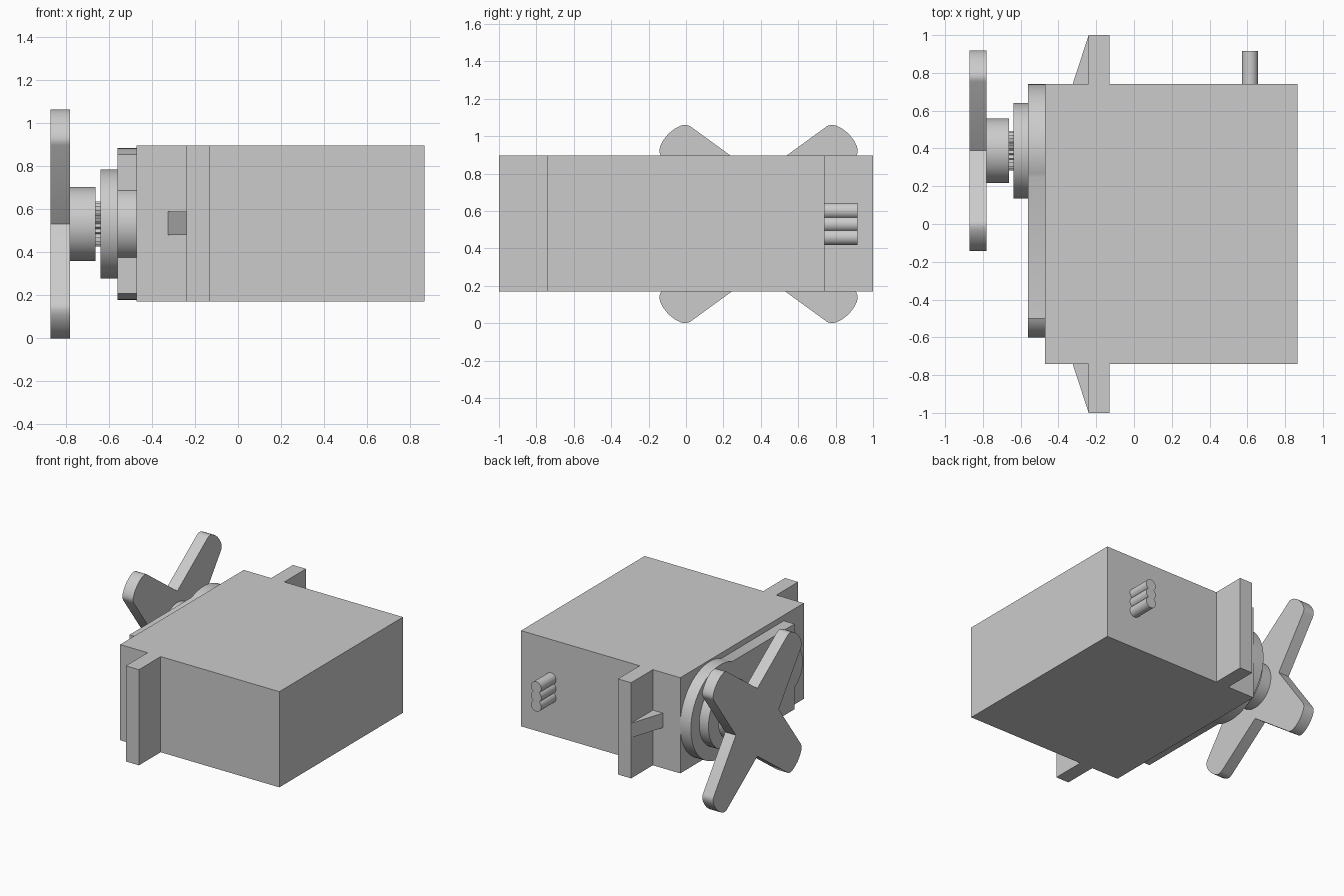
import bpy, bmesh
from math import sin, cos, pi, asin, radians, sqrt

if "Cube" in bpy.data.objects:
    bpy.data.objects.remove(bpy.data.objects["Cube"])

grey = bpy.data.materials.new("plain grey")
grey.diffuse_color = (0.6, 0.6, 0.6, 1)
grey.use_nodes = True
grey.node_tree.nodes["Principled BSDF"].inputs["Base Color"].default_value = grey.diffuse_color

AY, AZ = 0.388, 0.53   # output shaft axis (runs along x)


def prism(name, profile, axis, lo, hi):
    """Extrude a 2D outline along x (y,z), y (x,z) or z (x,y)."""
    place = {"x": lambda a, b, t: (t, a, b),
             "y": lambda a, b, t: (a, t, b),
             "z": lambda a, b, t: (a, b, t)}[axis]
    bm = bmesh.new()
    face = bm.faces.new([bm.verts.new(place(a, b, lo)) for a, b in profile])
    ext = bmesh.ops.extrude_face_region(bm, geom=[face])
    moved = [v for v in ext["geom"] if isinstance(v, bmesh.types.BMVert)]
    bmesh.ops.translate(bm, verts=moved, vec=place(0, 0, hi - lo))
    bmesh.ops.recalc_face_normals(bm, faces=bm.faces[:])
    me = bpy.data.meshes.new(name)
    bm.to_mesh(me)
    bm.free()
    me.materials.append(grey)
    for p in me.polygons:
        p.use_smooth = True
    me.set_sharp_from_angle(angle=radians(25))
    ob = bpy.data.objects.new(name, me)
    bpy.context.collection.objects.link(ob)
    return ob


def arc(cx, cy, r, a0, a1, n):
    return [(cx + r * cos(a0 + (a1 - a0) * i / n),
             cy + r * sin(a0 + (a1 - a0) * i / n)) for i in range(n + 1)]


def circle(cx, cy, r, n=64):
    return arc(cx, cy, r, 0, 2 * pi, n)[:-1]


def rect(a0, a1, b0, b1):
    return [(a0, b0), (a1, b0), (a1, b1), (a0, b1)]


# Main case
prism("case", rect(-0.47, 0.865, -0.74, 0.74), "z", 0.17, 0.895)

# Mounting ears with their triangular ribs, one each end
for s, side in ((-1, "front"), (1, "back")):
    prism(side + "_mounting_ear",
          [(-0.24, 0.74 * s), (-0.13, 0.74 * s), (-0.13, s), (-0.24, s)],
          "z", 0.17, 0.895)
    prism(side + "_ear_rib",
          [(-0.325, 0.74 * s), (-0.24, 0.74 * s), (-0.24, s)],
          "z", 0.478, 0.588)

# Gear cover: big round end, straight middle, small round bump
a = pi - asin(0.323 / 0.353)
b = asin(0.155 / 0.17)
cover = arc(AY, AZ, 0.353, -a, a, 56)
cover += [(-0.5, AZ + 0.323)]
cover += arc(-0.43, AZ, 0.17, pi - b, pi + b, 24)
cover += [(-0.5, AZ - 0.323)]
prism("gear_cover", cover, "x", -0.56, -0.47)

# Shaft collar, toothed shaft and horn hub
prism("shaft_collar", circle(AY, AZ, 0.253), "x", -0.637, -0.56)
teeth = []
for i in range(48):
    r = 0.106 if i % 2 else 0.092
    teeth.append((AY + r * cos(2 * pi * i / 48), AZ + r * sin(2 * pi * i / 48)))
prism("toothed_shaft", teeth, "x", -0.665, -0.637)
prism("horn_hub", circle(AY, AZ, 0.171), "x", -0.78, -0.662)

# Four-armed horn: half an arm tip mirrored, then turned four times
half_tip = [(0.629, 0.111), (0.644, 0.104), (0.656, 0.094), (0.667, 0.075),
            (0.677, 0.045)]                      # (along arm, across arm)
notch = 0.257 / sqrt(2)
arm = ([(notch, -notch)] + [(u, -v) for u, v in half_tip] + [(0.682, 0)]
       + half_tip[::-1])
horn = []
for k in range(4):
    t = pi / 4 + k * pi / 2
    horn += [(AY + u * cos(t) - v * sin(t), AZ + u * sin(t) + v * cos(t))
             for u, v in arm]
prism("four_arm_horn", horn, "x", -0.87, -0.78)

# Cable: three wires leaving the back
for i in range(3):
    prism("wire_%d" % (i + 1), circle(0.614, 0.53 + 0.07 * (i - 1), 0.043, 32),
          "y", 0.735, 0.917)
